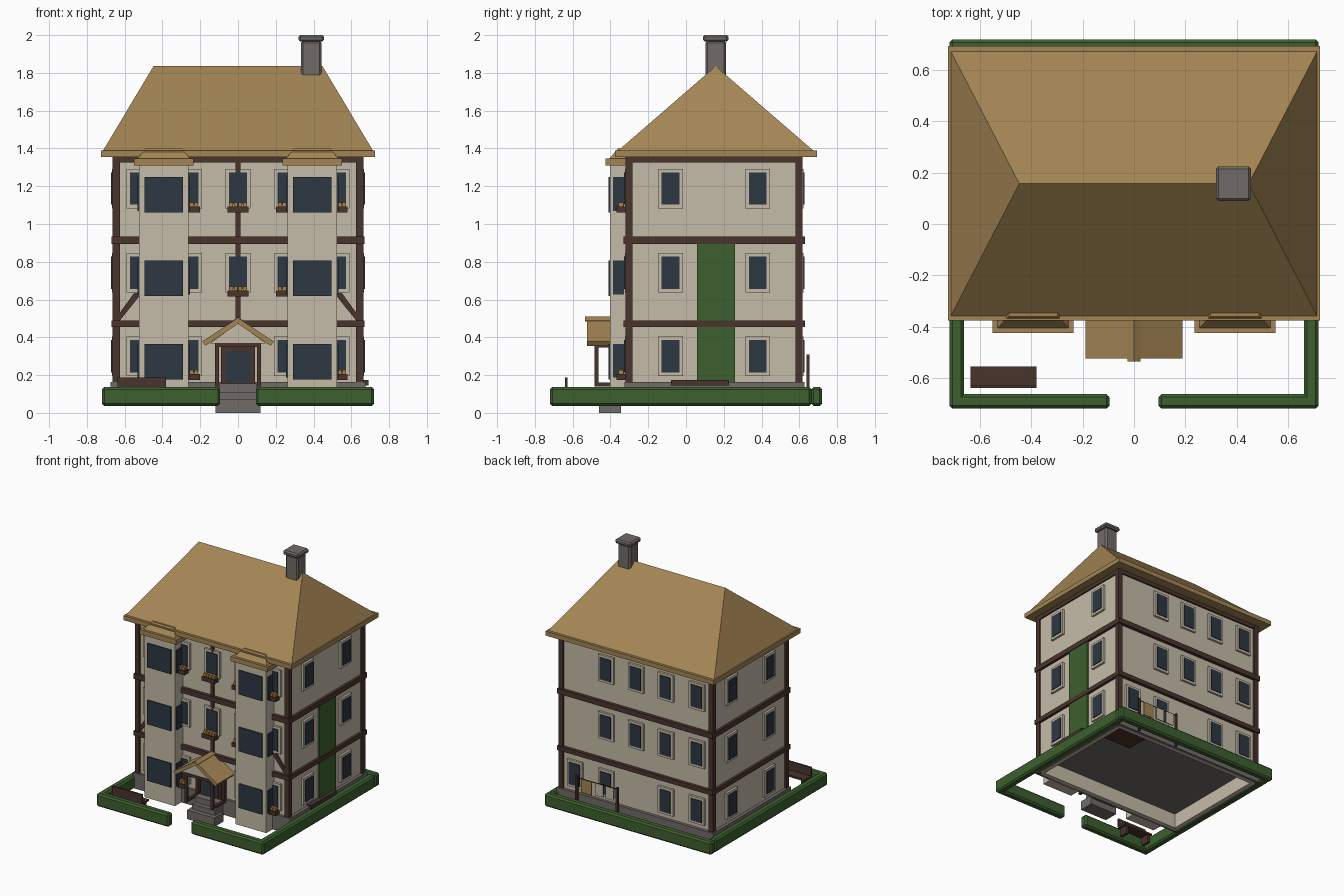
import bpy, bmesh, math
from mathutils import Vector

if "Cube" in bpy.data.objects:
    bpy.data.objects.remove(bpy.data.objects["Cube"])


def material(name, r, g, b):
    m = bpy.data.materials.new(name)
    m.diffuse_color = (r, g, b, 1)
    m.use_nodes = True
    m.node_tree.nodes["Principled BSDF"].inputs["Base Color"].default_value = m.diffuse_color
    return m


PLASTER = material("plaster", .56, .50, .39)
THATCH = material("thatch", .37, .235, .09)
TIMBER = material("dark timber", .068, .034, .026)
GLASS = material("dark glass", .026, .038, .054)
STONE = material("grey stone", .165, .148, .14)
LEAF = material("leaf green", .046, .117, .028)
FLOWER = material("orange flowers", .45, .22, .05)


def finish(name, mat, bm, bevel=0):
    bmesh.ops.recalc_face_normals(bm, faces=bm.faces)
    me = bpy.data.meshes.new(name)
    bm.to_mesh(me)
    bm.free()
    me.materials.append(mat)
    ob = bpy.data.objects.new(name, me)
    bpy.context.collection.objects.link(ob)
    if bevel:
        mod = ob.modifiers.new("bevel", 'BEVEL')
        mod.width, mod.segments = bevel, 1
    return ob


def add_frustum(bm, lower, upper, z0, z1):
    """Solid between two rectangles (x0, x1, y0, y1)."""
    rings = []
    for (x0, x1, y0, y1), z in ((lower, z0), (upper, z1)):
        rings.append([bm.verts.new((x, y, z)) for x, y in ((x0, y0), (x1, y0), (x1, y1), (x0, y1))])
    a, b = rings
    bm.faces.new(a[::-1])
    bm.faces.new(b)
    for i in range(4):
        j = (i + 1) % 4
        bm.faces.new((a[i], a[j], b[j], b[i]))


def boxes(name, mat, items, bevel=0):
    """One object made of boxes (x0, x1, y0, y1, z0, z1)."""
    bm = bmesh.new()
    for x0, x1, y0, y1, z0, z1 in items:
        add_frustum(bm, (x0, x1, y0, y1), (x0, x1, y0, y1), z0, z1)
    return finish(name, mat, bm, bevel)


def ring(x, y0, y1, t, z0, z1):
    """Four bars around a rectangle."""
    return [(-x, x, y0, y0 + t, z0, z1), (-x, x, y1 - t, y1, z0, z1),
            (-x, -x + t, y0 + t, y1 - t, z0, z1), (x - t, x, y0 + t, y1 - t, z0, z1)]


def extrude_xz(name, mat, pts, y0, y1):
    """Outline in x, z pushed along y."""
    bm = bmesh.new()
    f = bm.faces.new([bm.verts.new((x, y0, z)) for x, z in pts])
    r = bmesh.ops.extrude_face_region(bm, geom=[f])
    bmesh.ops.translate(bm, vec=(0, y1 - y0, 0),
                        verts=[v for v in r['geom'] if isinstance(v, bmesh.types.BMVert)])
    return finish(name, mat, bm)


FRONT, BACK, SIDE = -.305, .605, .65
ROWS = (.30, .742, 1.187)

# walls, floor and stone base
boxes("walls", PLASTER, ring(SIDE, FRONT, BACK, .03, .04, 1.36))
boxes("floor", STONE, [(-.62, .62, -.275, .575, .155, .17)])
boxes("cellar_panel", TIMBER, [(.26, .62, .26, .55, .145, .155)])
boxes("plinth", STONE, ring(.675, -.325, .628, .025, .04, .163))

# timber frame
boxes("corner_posts", TIMBER, [(x - .019, x + .019, y - .019, y + .019, .04, 1.358)
                               for x in (-.645, .645) for y in (-.302, .599)])
boxes("beams", TIMBER, [b for z0, z1 in ((.455, .49), (.895, .935))
                        for b in ring(.67, -.33, .63, .03, z0, z1)]
      + ring(.66, -.32, .617, .03, 1.325, 1.358))
boxes("middle_post", TIMBER, [(-.013, .013, -.322, FRONT, .45, 1.35)])
for s in (-1, 1):
    extrude_xz("brace", TIMBER, [(s * .655, .49), (s * .625, .49), (s * .48, .67), (s * .51, .69)],
               -.318, FRONT)

# main roof and chimney
boxes("eaves", THATCH, [(-.724, .724, -.377, .693, 1.355, 1.39)])
bm = bmesh.new()
base = [bm.verts.new(p) for p in ((-.715, -.36, 1.388), (.715, -.36, 1.388),
                                  (.715, .675, 1.388), (-.715, .675, 1.388))]
l, r = bm.verts.new((-.447, .157, 1.836)), bm.verts.new((.447, .157, 1.836))
for f in (base[::-1], (base[0], base[1], r, l), (base[1], base[2], r),
          (base[2], base[3], l, r), (base[3], base[0], l)):
    bm.faces.new(f)
finish("hip_roof", THATCH, bm)
boxes("chimney", STONE, [(.333, .443, .102, .212, 1.6, 1.97)], .012)
boxes("chimney_cap", STONE, [(.32, .456, .09, .225, 1.965, 2.0)], .01)

# windows: frame and pane plates on every wall
frames, panes = [], []


def window(wall, u, z, w=.047, h=.085, edge=.019):
    axis, pos, sign = wall
    for out, e, d in ((frames, edge, .017), (panes, 0, .023)):
        a, b = sorted((pos, pos + sign * d))
        lo, hi = u - w - e, u + w + e
        out.append(((lo, hi, a, b) if axis == 'y' else (a, b, lo, hi)) + (z - h - e, z + h + e))


COLS = (-.525, -.257, 0, .257, .525)
for i, z in enumerate(ROWS):
    for c in COLS:
        if not (i == 0 and c == 0):
            window(('y', FRONT, -1), c, z)
            if not (i > 0 and c == .525):
                window(('y', BACK, 1), c, z)
    for s in (-1, 1):
        for y in (-.082, .38):
            window(('x', s * SIDE, s), y, z)
boxes("window_frames", PLASTER, frames)
boxes("window_panes", GLASS, panes)

# flower boxes under some front windows
spots = [(-.257, 2), (0, 2), (.257, 2), (.525, 2), (0, 1), (.257, 1), (-.257, 0), (.525, 0)]
boxes("flower_boxes", TIMBER, [(x - .055, x + .055, -.368, -.32, ROWS[i] - .127, ROWS[i] - .095)
                               for x, i in spots])
boxes("flowers", FLOWER, [(x + d - .01, x + d + .01, -.357, -.332, ROWS[i] - .096, ROWS[i] - .072)
                          for x, i in spots for d in (-.036, -.012, .012, .036)])

# bay towers with little hipped roofs
for s in (-1, 1):
    c = s * .393
    boxes("bay", PLASTER, [(c - .132, c + .132, -.403, -.30, .04, 1.315)])
    glass = []
    for z in (.272, .712, 1.155):
        glass.append((c - .101, c + .101, -.411, -.402, z - .094, z + .094))
        for t in (-1, 1):
            a, b = sorted((c + t * .131, c + t * .139))
            glass.append((a, b, -.387, -.328, z - .085, z + .094))
    boxes("bay_windows", GLASS, glass)
    boxes("bay_eaves", THATCH, [(c - .158, c + .158, -.425, -.30, 1.31, 1.347)])
    bm = bmesh.new()
    add_frustum(bm, (c - .14, c + .14, -.407, -.30), (c - .095, c + .095, -.36, -.30), 1.345, 1.4)
    finish("bay_roof", THATCH, bm)

# entrance: door, steps and gabled porch
boxes("door_frame", TIMBER, [(-.09, .09, -.335, -.30, .155, .352)])
boxes("door", GLASS, [(-.066, .066, -.342, -.334, .16, .328)])
boxes("steps", STONE, [(-.118, .118, -.46, -.345, 0, .07),
                       (-.098, .098, -.425, -.31, .05, .11),
                       (-.098, .098, -.39, -.31, .1, .155)])
boxes("porch_frame", TIMBER, [b for s in (-1, 1) for b in (
    (s * .112 - .011, s * .112 + .011, -.485, -.463, .14, .37),
    (s * .112 - .011, s * .112 + .011, -.345, -.32, .14, .37),
    (s * .112 - .011, s * .112 + .011, -.463, -.345, .14, .16),
    (s * .112 - .011, s * .112 + .011, -.463, -.345, .345, .37))]
    + [(-.12, .12, -.485, -.463, .35, .37)])
extrude_xz("porch_gable", PLASTER, [(-.15, .367), (.15, .367), (0, .475)], -.48, -.32)
for s in (-1, 1):
    extrude_xz("porch_roof", THATCH, [(0, .472), (0, .503), (s * .19, .378), (s * .173, .355)],
               -.525, -.31)
extrude_xz("porch_ridge", THATCH, [(-.025, .484), (0, .502), (.025, .484), (.025, .49),
                                   (0, .509), (-.025, .49)], -.535, -.31)

# garden hedge with a front gap
boxes("hedge", LEAF, [(-.72, .72, .663, .72, .037, .137),
                      (-.72, -.663, -.72, .664, .037, .137),
                      (.663, .72, -.72, .664, .037, .137),
                      (-.72, -.095, -.72, -.663, .037, .137),
                      (.095, .72, -.72, -.663, .037, .137)], .012)

# climbing plant and hatch on the right wall
boxes("climbing_plant", LEAF, [(SIDE, .664, .057, .26, .163, .895)])
boxes("cellar_hatch", TIMBER, [(.645, .69, -.08, .227, .145, .175)])

# bench in the front garden
boxes("bench", TIMBER, [(-.637, -.38, -.637, -.555, .105, .12),
                        (-.637, -.38, -.64, -.628, .12, .187),
                        (-.62, -.6, -.63, -.56, .04, .105),
                        (-.417, -.397, -.63, -.56, .04, .105)])

# washing line behind the house
boxes("line_posts", TIMBER, [(x - .008, x + .008, .637, .653, .04, .31) for x in (.14, .49)]
      + [(.14, .49, .643, .647, .292, .298)])
boxes("plain_laundry", PLASTER, [(x, x + .07, .642, .648, .2, .293) for x in (.17, .26)])
boxes("tan_laundry", THATCH, [(.36, .45, .642, .648, .19, .293)])
